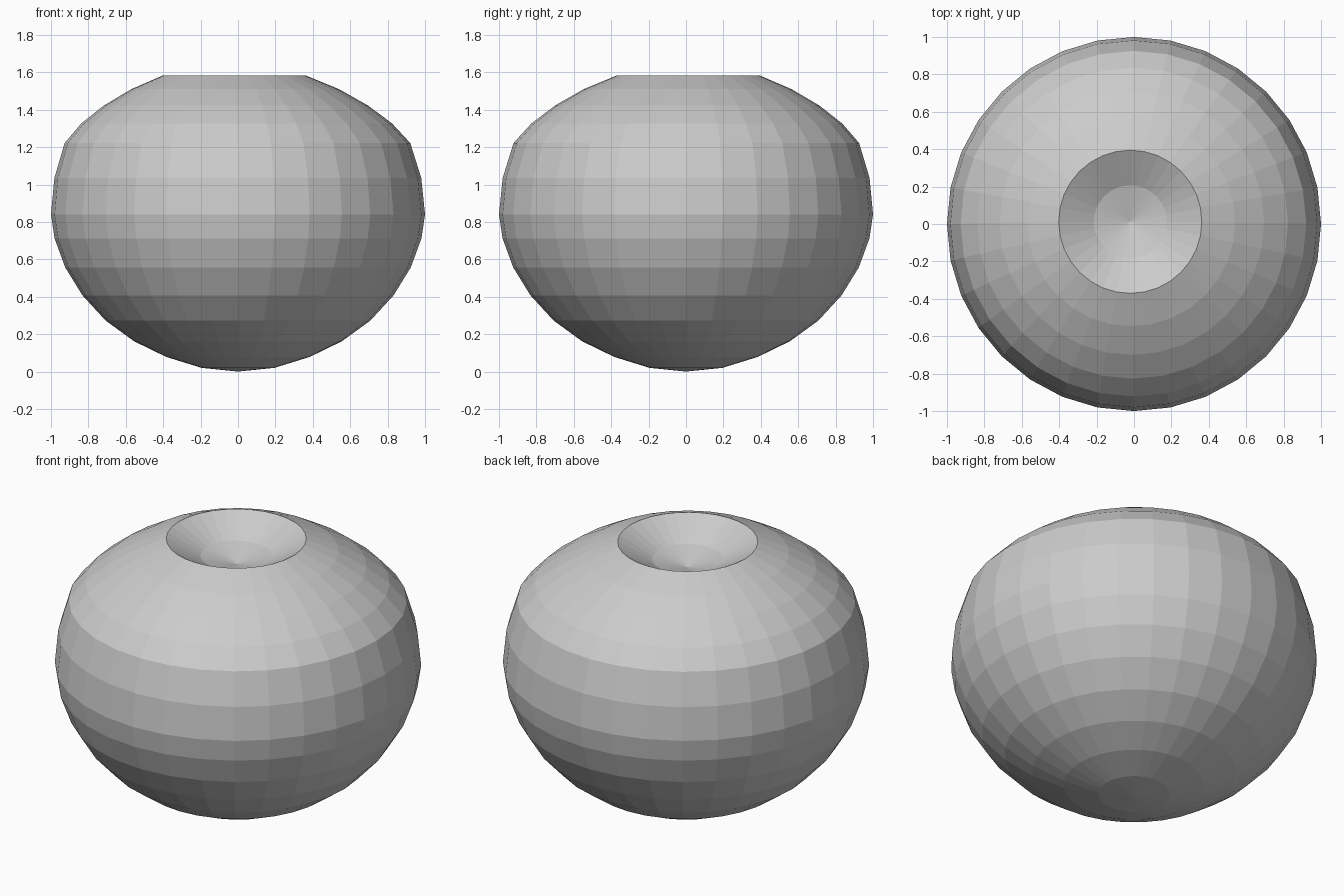
import bpy, bmesh, math

if "Cube" in bpy.data.objects:
    bpy.data.objects.remove(bpy.data.objects["Cube"])

SEGMENTS = 32
# ring heights from bottom pole to dished top pole (sphere with 16 latitude bands)
heights = [0.0, 0.02, 0.078, 0.162, 0.272, 0.407, 0.557, 0.712, 0.84,
           1.035, 1.222, 1.326, 1.422, 1.51, 1.583, 1.48, 1.43]
# how far each ring drifts towards the off-centre dimple (0..1)
drift = [0] * 9 + [0.05, 0.15, 0.35, 0.55, 0.75, 1, 1, 1]
DX, DY = -0.02, 0.012

bm = bmesh.new()

# Rings and poles
rings = []
for k, (z, d) in enumerate(zip(heights, drift)):
    r = math.sin(math.pi * k / 16)
    if k in (0, 16):
        rings.append([bm.verts.new((DX * d, DY * d, z))])
    else:
        rings.append([bm.verts.new((r * math.cos(2 * math.pi * i / SEGMENTS) + DX * d,
                                    r * math.sin(2 * math.pi * i / SEGMENTS) + DY * d, z))
                      for i in range(SEGMENTS)])

# Skin: quads between rings, triangle fans at the poles
for a, b in zip(rings, rings[1:]):
    for i in range(SEGMENTS):
        j = (i + 1) % SEGMENTS
        if len(a) == 1:
            bm.faces.new((a[0], b[j], b[i]))
        elif len(b) == 1:
            bm.faces.new((a[i], a[j], b[0]))
        else:
            bm.faces.new((a[i], a[j], b[j], b[i]))

bmesh.ops.recalc_face_normals(bm, faces=bm.faces)
mesh = bpy.data.meshes.new("dimpled_body")
bm.to_mesh(mesh)
bm.free()
body = bpy.data.objects.new("dimpled_body", mesh)
bpy.context.collection.objects.link(body)
